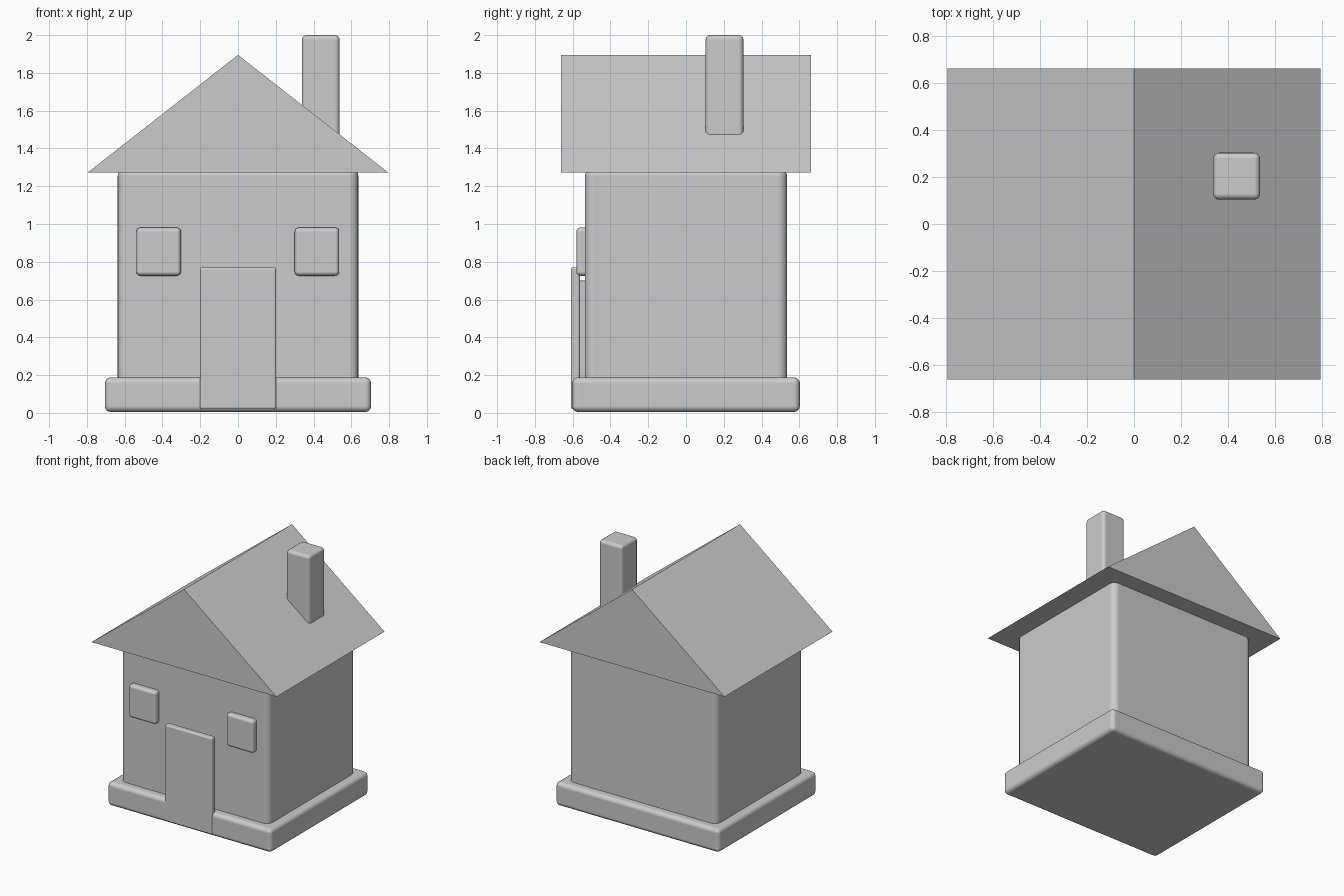
import bpy, bmesh

if "Cube" in bpy.data.objects:
    bpy.data.objects.remove(bpy.data.objects["Cube"])

gray = bpy.data.materials.new("plain_gray")
gray.diffuse_color = (0.6, 0.6, 0.6, 1)
gray.use_nodes = True
gray.node_tree.nodes["Principled BSDF"].inputs["Base Color"].default_value = gray.diffuse_color


def finish(name, bm):
    mesh = bpy.data.meshes.new(name)
    bm.to_mesh(mesh)
    bm.free()
    obj = bpy.data.objects.new(name, mesh)
    bpy.context.collection.objects.link(obj)
    mesh.materials.append(gray)
    return obj


def rounded_box(name, lo, hi, radius):
    """Box between two corners with smooth rounded edges."""
    bm = bmesh.new()
    bmesh.ops.create_cube(bm, size=1)
    for v in bm.verts:
        v.co = [(a + b) / 2 + c * (b - a) for a, b, c in zip(lo, hi, v.co)]
    obj = finish(name, bm)
    bevel = obj.modifiers.new("round_edges", 'BEVEL')
    bevel.width = radius
    bevel.segments = 4
    bevel.harden_normals = True
    for p in obj.data.polygons:
        p.use_smooth = True
    return obj


# Foundation and walls
rounded_box("foundation", (-0.705, -0.603, 0.005), (0.705, 0.603, 0.188), 0.032)
rounded_box("walls", (-0.638, -0.536, 0.10), (0.638, 0.536, 1.30), 0.05)

# Gabled roof prism
bm = bmesh.new()
front, back = [[bm.verts.new((x, y, z)) for x, z in
                ((-0.795, 1.273), (0.795, 1.273), (0, 1.895))] for y in (-0.663, 0.663)]
bm.faces.new(front)
bm.faces.new(back[::-1])
for i in range(3):
    j = (i + 1) % 3
    bm.faces.new((front[i], back[i], back[j], front[j]))
bmesh.ops.recalc_face_normals(bm, faces=bm.faces)
finish("roof", bm)

# Chimney
rounded_box("chimney", (0.338, 0.104, 1.40), (0.538, 0.304, 2.0), 0.025)

# Door with a smaller slab behind it
rounded_box("door", (-0.202, -0.61, 0.02), (0.202, -0.562, 0.77), 0.012)
rounded_box("door_backing", (-0.16, -0.57, 0.10), (0.16, -0.52, 0.70), 0.008)

# Windows
for side, x in (("left", -0.42), ("right", 0.418)):
    rounded_box(side + "_window", (x - 0.118, -0.581, 0.726), (x + 0.118, -0.49, 0.981), 0.022)
